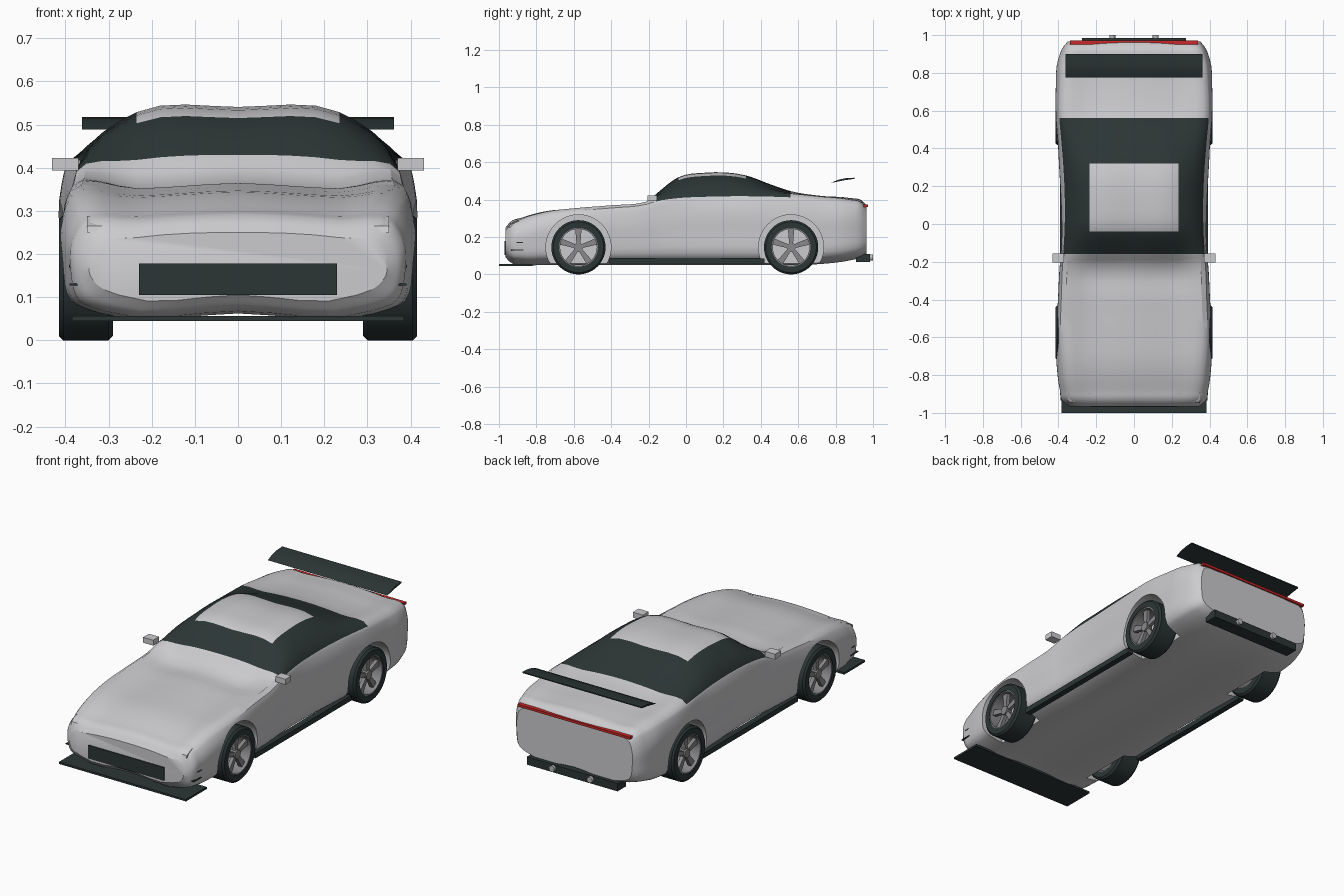
import bpy, bmesh, math
from mathutils import Vector, Matrix

if "Cube" in bpy.data.objects:
    bpy.data.objects.remove(bpy.data.objects["Cube"], do_unlink=True)


def material(name, rgb):
    m = bpy.data.materials.new(name)
    m.use_nodes = True
    m.diffuse_color = (*rgb, 1)
    m.node_tree.nodes["Principled BSDF"].inputs["Base Color"].default_value = (*rgb, 1)
    return m


PAINT = material("silver paint", (0.6, 0.6, 0.62))
DARK = material("dark trim", (0.025, 0.036, 0.036))
ALLOY = material("wheel alloy", (0.25, 0.25, 0.26))
RED = material("red lamp", (0.6, 0.02, 0.02))
CHROME = material("exhaust metal", (0.5, 0.5, 0.5))


def finish(name, bm, *mats):
    bmesh.ops.recalc_face_normals(bm, faces=bm.faces)
    mesh = bpy.data.meshes.new(name)
    bm.to_mesh(mesh)
    bm.free()
    obj = bpy.data.objects.new(name, mesh)
    bpy.context.collection.objects.link(obj)
    for m in mats:
        mesh.materials.append(m)
    return obj


def prism(name, profile, x0, x1, mat):
    """Extrude a (y, z) profile from x0 to x1."""
    bm = bmesh.new()
    face = bm.faces.new([bm.verts.new((x0, y, z)) for y, z in profile])
    ext = bmesh.ops.extrude_face_region(bm, geom=[face])["geom"]
    moved = [v for v in ext if isinstance(v, bmesh.types.BMVert)]
    bmesh.ops.translate(bm, verts=moved, vec=(x1 - x0, 0, 0))
    return finish(name, bm, mat)


def box(name, x0, x1, y0, y1, z0, z1, mat):
    return prism(name, [(y0, z0), (y1, z0), (y1, z1), (y0, z1)], x0, x1, mat)


def lathe(name, profile, y, z, mat, sides=48):
    """Spin a closed (x, radius) profile around an axis along x."""
    bm = bmesh.new()
    rings = []
    for i in range(sides):
        a = math.tau * i / sides
        rings.append([bm.verts.new((x, y + r * math.cos(a), z + r * math.sin(a)))
                      for x, r in profile])
    n = len(profile)
    for i in range(sides):
        a, b = rings[i], rings[(i + 1) % sides]
        for j in range(n):
            k = (j + 1) % n
            bm.faces.new((a[j], a[k], b[k], b[j]))
    return finish(name, bm, mat)


def cylinder(name, x, y, z, r, depth, axis, mat):
    bm = bmesh.new()
    turn = Matrix.Rotation(math.pi / 2, 4, "Y" if axis == "x" else "X")
    bmesh.ops.create_cone(bm, cap_ends=True, segments=48, radius1=r, radius2=r,
                          depth=depth, matrix=Matrix.Translation((x, y, z)) @ turn)
    return finish(name, bm, mat)


def smooth_samples(pts, ts, n):
    """Smooth curve through pts at parameters ts, n samples per span."""
    slope = [(pts[i + 1] - pts[i]) / (ts[i + 1] - ts[i]) for i in range(len(pts) - 1)]
    tan = [slope[0]]
    for i in range(1, len(pts) - 1):
        h0, h1 = ts[i] - ts[i - 1], ts[i + 1] - ts[i]
        tan.append((slope[i - 1] * h1 + slope[i] * h0) / (h0 + h1))
    tan.append(slope[-1])
    out = []
    for i in range(len(pts) - 1):
        h = ts[i + 1] - ts[i]
        for k in range(n):
            u = k / n
            out.append(pts[i] * (1 + 2 * u) * (1 - u) ** 2 + tan[i] * h * u * (1 - u) ** 2
                       + pts[i + 1] * u * u * (3 - 2 * u) + tan[i + 1] * h * u * u * (u - 1))
    return out + [pts[-1]]


# Body stations: y, floor height, half width, belt half width, belt height, top height
STATIONS = [
    (-.965, .105, .345, .315, .225, .25), (-.94, .08, .375, .345, .255, .28),
    (-.88, .065, .39, .36, .285, .303), (-.76, .065, .405, .375, .32, .336),
    (-.58, .065, .41, .39, .34, .352), (-.4, .065, .4, .385, .355, .364),
    (-.21, .065, .39, .378, .375, .388), (-.16, .065, .385, .375, .39, .43),
    (-.04, .065, .38, .368, .408, .515), (.1, .065, .382, .366, .415, .538),
    (.32, .065, .393, .375, .418, .525), (.44, .065, .4, .385, .416, .485),
    (.56, .065, .41, .395, .412, .445), (.72, .07, .41, .39, .4, .42),
    (.88, .09, .395, .37, .385, .408), (.94, .105, .37, .35, .37, .395),
    (.965, .117, .35, .33, .345, .37)]
ROOF_HALF = 0.235
STEPS = 4


def half_section(floor, w, belt_w, belt, top):
    p = [(0, floor), (.8 * w, floor), (.95 * w, floor + .025),
         (w, floor + (belt - floor) * .45), (.995 * w, belt - .05),
         (belt_w, belt), (ROOF_HALF, top - .012), (0, top)]
    p = [(-p[1][0], p[1][1])] + p + [(-p[-2][0], p[-2][1])]
    p = [Vector(q) for q in p]
    t = [0]
    for a, b in zip(p, p[1:]):
        t.append(t[-1] + (b - a).length)
    return smooth_samples(p, t, STEPS)[STEPS:-STEPS]


def build_body():
    bm = bmesh.new()
    rows = smooth_samples([Vector(s) for s in STATIONS], [s[0] for s in STATIONS], STEPS)
    rings = []
    for y, *shape in rows:
        half = half_section(*shape)
        loop = half + [Vector((-p.x, p.y)) for p in half[-2:0:-1]]
        rings.append([bm.verts.new((p.x, y, p.y)) for p in loop])
    n = len(rings[0])
    for i in range(len(rings) - 1):
        y = (rows[i][0] + rows[i + 1][0]) / 2
        for j in range(n):
            k = (j + 1) % n
            f = bm.faces.new((rings[i][j], rings[i][k], rings[i + 1][k], rings[i + 1][j]))
            # Glass above the belt, painted panel in the roof
            span = min(j, n - 1 - j) // STEPS
            panel = span == 6 and -.04 < y < .32
            f.material_index = int(span >= 5 and -.16 < y < .56 and not panel)
    bm.faces.new(rings[0])
    bm.faces.new(rings[-1])
    return finish("body", bm, PAINT, DARK)


body = build_body()

# Wheel wells
AXLES = {"front": -.575, "rear": .562}
HUB_Z = .145
for s in (-1, 1):
    for y in AXLES.values():
        cutter = cylinder("well_cutter", s * .4, y, HUB_Z, .174, .23, "x", PAINT)
        cutter.hide_render = True
        mod = body.modifiers.new("well", "BOOLEAN")
        mod.operation, mod.solver, mod.object = "DIFFERENCE", "EXACT", cutter
        bpy.context.view_layer.objects.active = body
        bpy.ops.object.modifier_apply(modifier=mod.name)
        bpy.data.objects.remove(cutter, do_unlink=True)


def build_spokes(name, s, y):
    bm = bmesh.new()
    for i in range(5):
        a = math.tau * i / 5
        out, side = Vector((0, math.sin(a), math.cos(a))), Vector((0, math.cos(a), -math.sin(a)))
        ends = []
        for x in (.375, .395):
            c = Vector((s * x, y, HUB_Z))
            ends.append([bm.verts.new(c + out * r + side * d) for r, d in
                         ((.015, -.01), (.1, -.017), (.1, .017), (.015, .01))])
        a4, b4 = ends
        bm.faces.new(a4)
        bm.faces.new(b4)
        for j in range(4):
            k = (j + 1) % 4
            bm.faces.new((a4[j], a4[k], b4[k], b4[j]))
    return finish(name, bm, ALLOY)


# Wheels and parts found on both sides
TYRE = [(.29, .104), (.29, .135), (.3, .145), (.405, .145), (.415, .135), (.415, .104)]
RIM = [(.292, .098), (.292, .105), (.412, .105), (.412, .098)]
LAMP = [(-.947, .25), (-.942, .265), (-.895, .288), (-.88, .26)]
for s, label in ((1, "left"), (-1, "right")):
    for end, y in AXLES.items():
        tag = f"{end}_{label}"
        lathe(f"tyre_{tag}", [(s * x, r) for x, r in TYRE], y, HUB_Z, DARK)
        lathe(f"rim_{tag}", [(s * x, r) for x, r in RIM], y, HUB_Z, ALLOY)
        build_spokes(f"spokes_{tag}", s, y)
        cylinder(f"hub_{tag}", s * .385, y, HUB_Z, .024, .035, "x", ALLOY)
    prism(f"headlight_{label}", LAMP, s * .21, s * .35, PAINT)
    box(f"mirror_{label}", s * .37, s * .431, -.205, -.155, .393, .423, PAINT)
    box(f"side_skirt_{label}", s * .36, s * .393, -.41, .42, .058, .086, DARK)
    box(f"lower_canard_{label}", s * .34, s * .39, -.935, -.87, .127, .132, DARK)
    box(f"upper_canard_{label}", s * .36, s * .392, -.905, -.865, .169, .174, DARK)
    cylinder(f"exhaust_{label}", s * .115, .98, .09, .016, .04, "y", CHROME)

# Front and rear trim
box("grille", -.23, .23, -.97, -.962, .105, .178, DARK)
box("front_splitter", -.385, .385, -1, -.82, .045, .056, DARK)
box("rear_diffuser", -.275, .275, .91, .985, .065, .108, DARK)
box("tail_light", -.34, .34, .95, .972, .361, .374, RED)
WING = [(.775, .489), (.81, .505), (.85, .514), (.9, .517),
        (.9, .511), (.85, .504), (.81, .496)]
prism("rear_wing", WING, -.362, .362, DARK)

# Smooth shading with sharp edges kept
for obj in bpy.context.scene.objects:
    obj.select_set(obj.type == "MESH")
bpy.context.view_layer.objects.active = body
bpy.ops.object.shade_smooth_by_angle(angle=math.radians(32))
